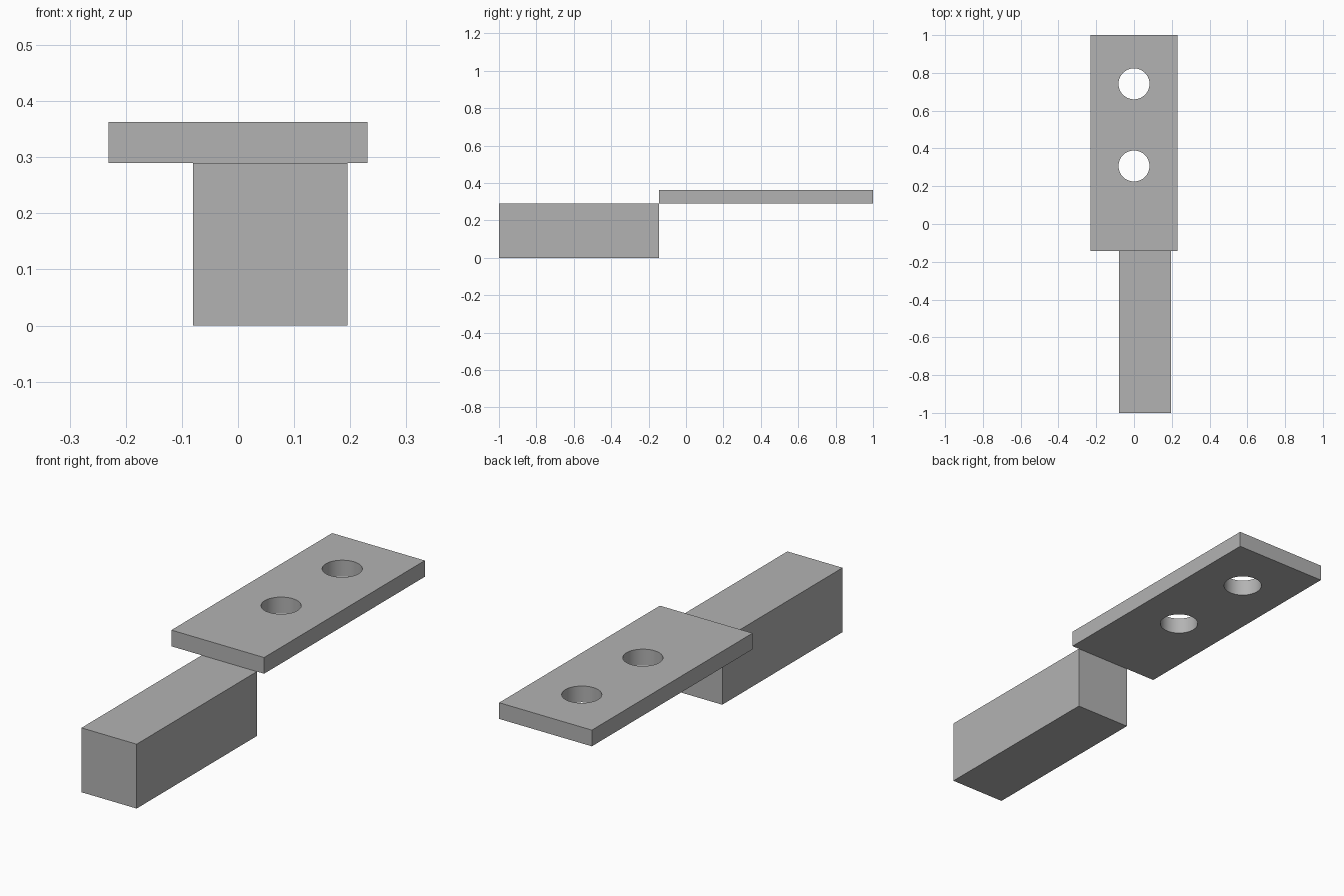
import bpy
from math import radians

cube = bpy.data.objects.get("Cube")
if cube:
    bpy.data.objects.remove(cube, do_unlink=True)

# Single grey material
grey = bpy.data.materials.new("plain grey")
grey.use_nodes = True
colour = (0.45, 0.45, 0.45, 1)
grey.diffuse_color = colour
grey.node_tree.nodes["Principled BSDF"].inputs["Base Color"].default_value = colour


def box(name, low, high):
    """Box spanning two opposite corners."""
    centre = [(a + b) / 2 for a, b in zip(low, high)]
    bpy.ops.mesh.primitive_cube_add(size=1, location=centre)
    obj = bpy.context.object
    obj.name = name
    obj.scale = [b - a for a, b in zip(low, high)]
    bpy.ops.object.transform_apply(location=False, rotation=False, scale=True)
    obj.data.materials.append(grey)
    return obj


JOINT_Y, BLOCK_TOP, PLATE_TOP = -0.144, 0.29, 0.363

# Offset block at the front
box("block", (-0.08, -1, 0), (0.195, JOINT_Y, BLOCK_TOP))

# Thin plate at the back, touching the block along its top edge
plate = box("plate", (-0.231, JOINT_Y, BLOCK_TOP), (0.231, 1, PLATE_TOP))

# Two round through holes
for hole_y in (0.307, 0.742):
    bpy.ops.mesh.primitive_cylinder_add(vertices=64, radius=0.082, depth=0.3,
                                        location=(0, hole_y, BLOCK_TOP))
    cutter = bpy.context.object
    cutter.name = "hole_cutter"
    cutter.hide_render = True
    cutter.data.materials.append(grey)
    bpy.context.view_layer.objects.active = plate
    cut = plate.modifiers.new("hole", 'BOOLEAN')
    cut.operation = 'DIFFERENCE'
    cut.solver = 'EXACT'
    cut.object = cutter
    bpy.ops.object.modifier_apply(modifier=cut.name)
    bpy.data.objects.remove(cutter, do_unlink=True)

# Smooth hole walls, sharp plate edges
bpy.ops.object.select_all(action='DESELECT')
plate.select_set(True)
bpy.context.view_layer.objects.active = plate
bpy.ops.object.shade_smooth_by_angle(angle=radians(30))
